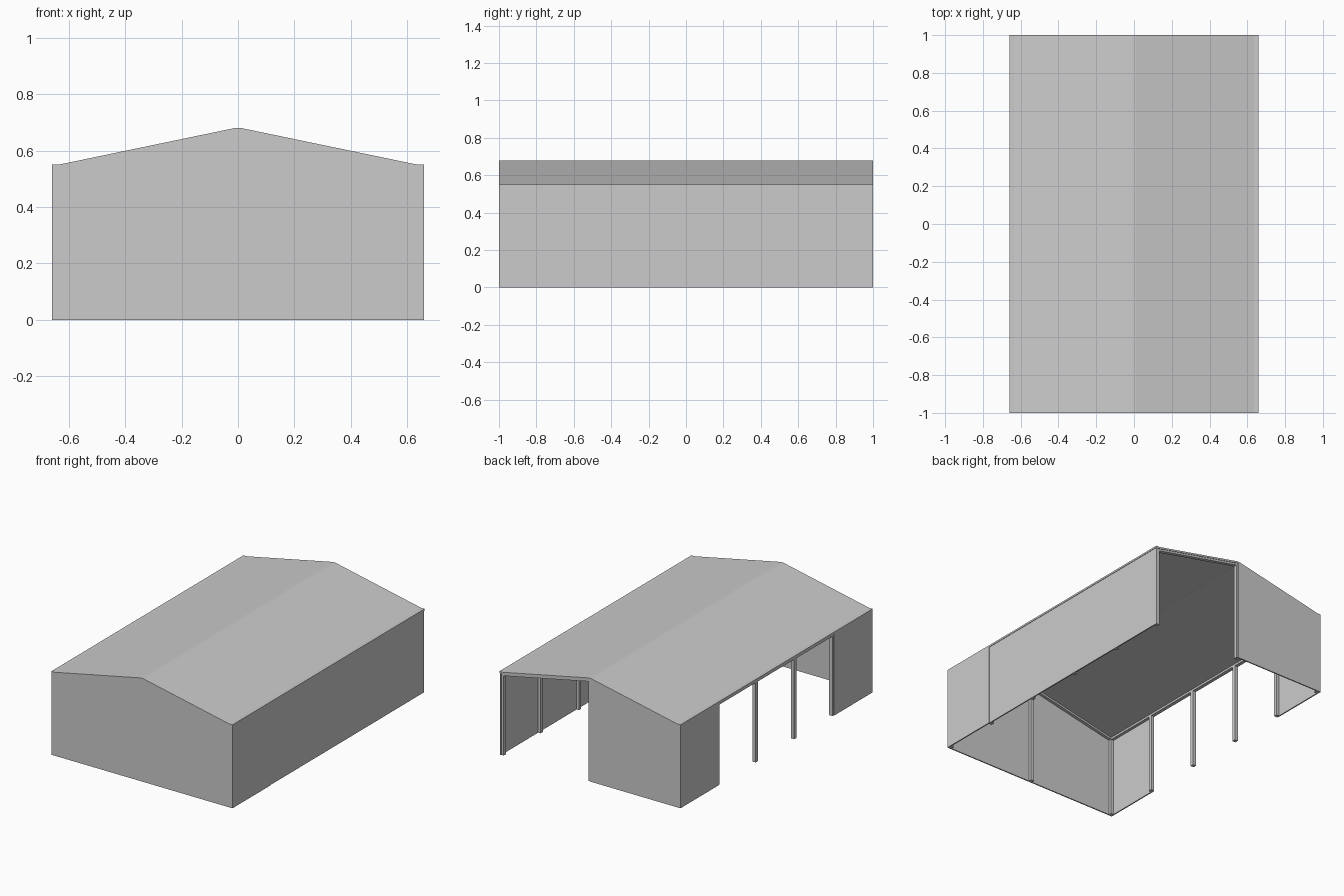
import bpy

if "Cube" in bpy.data.objects:
    bpy.data.objects.remove(bpy.data.objects["Cube"])

HW, HL = 0.66, 1.0          # half width, half length
EAVE, RIDGE = 0.55, 0.68    # outer heights
WALL, POST = 0.008, 0.024   # wall thickness, post size


def prism(name, profile, y0, y1):
    """Extrude an (x, z) outline along y."""
    n = len(profile)
    verts = [(x, y, z) for y in (y0, y1) for x, z in profile]
    faces = [list(range(n)), list(range(2 * n - 1, n - 1, -1))]
    faces += [[(i + 1) % n, i, i + n, (i + 1) % n + n] for i in range(n)]
    mesh = bpy.data.meshes.new(name)
    mesh.from_pydata(verts, [], faces)
    obj = bpy.data.objects.new(name, mesh)
    bpy.context.collection.objects.link(obj)
    return obj


def box(name, x0, x1, y0, y1, z0, z1):
    return prism(name, [(x0, z0), (x1, z0), (x1, z1), (x0, z1)], y0, y1)


# Shallow gable roof with flat eave strips
top = [(-HW, EAVE), (-0.635, EAVE), (-0.01, RIDGE), (0.01, RIDGE), (0.635, EAVE), (HW, EAVE)]
under = [(x, z - 0.012) for x, z in reversed(top)]
prism("roof", top + under, -HL + WALL, HL)

# Full front gable wall, half-width back gable wall
prism("front_wall", [(-HW, 0), (HW, 0)] + top[::-1], -HL, -HL + WALL)
prism("back_wall", [(-HW, 0), (0, 0), (0, RIDGE)] + top[2::-1], HL - WALL, HL)

# Closed right side: flush front bay, rest slightly recessed
box("right_wall_front_bay", HW - WALL, HW, -HL, -0.6, 0, EAVE - 0.005)
box("right_wall", HW - 0.003 - WALL, HW - 0.003, -0.6, HL, 0, EAVE - 0.005)

# Open left side: only the two end bays are walled
box("left_wall_front_bay", -HW, -HW + WALL, -HL, -0.6, 0, EAVE - 0.005)
box("left_wall_back_bay", -HW, -HW + WALL, 0.6, HL, 0, EAVE - 0.005)

# Side posts and eave beams
for side, s in (("left", -1), ("right", 1)):
    outer = HW - 0.004
    x0, x1 = sorted((s * outer, s * (outer - POST)))
    for i, y in enumerate((-0.984, -0.6, -0.2, 0.2, 0.6, 0.984)):
        box(f"{side}_post_{i + 1}", x0, x1, y - POST / 2, y + POST / 2, 0, EAVE - 0.01)
    box(f"{side}_eave_beam", x0, x1, -HL + WALL, HL - 0.004, EAVE - 0.025, EAVE - 0.008)

# Gable centre posts and rafters
rafter = [(x, z - 0.008) for x, z in top[1:5]] + [(x, z - 0.025) for x, z in top[4:0:-1]]
for end, y in (("front", -0.984), ("back", 0.984)):
    box(f"{end}_centre_post", -POST / 2, POST / 2, y - POST / 2, y + POST / 2, 0, RIDGE - 0.012)
    prism(f"{end}_rafters", rafter, y - POST / 2, y + POST / 2)

# Consistent outward normals
import bmesh
for obj in bpy.context.collection.objects:
    bm = bmesh.new()
    bm.from_mesh(obj.data)
    bmesh.ops.recalc_face_normals(bm, faces=bm.faces)
    bm.to_mesh(obj.data)
    bm.free()
